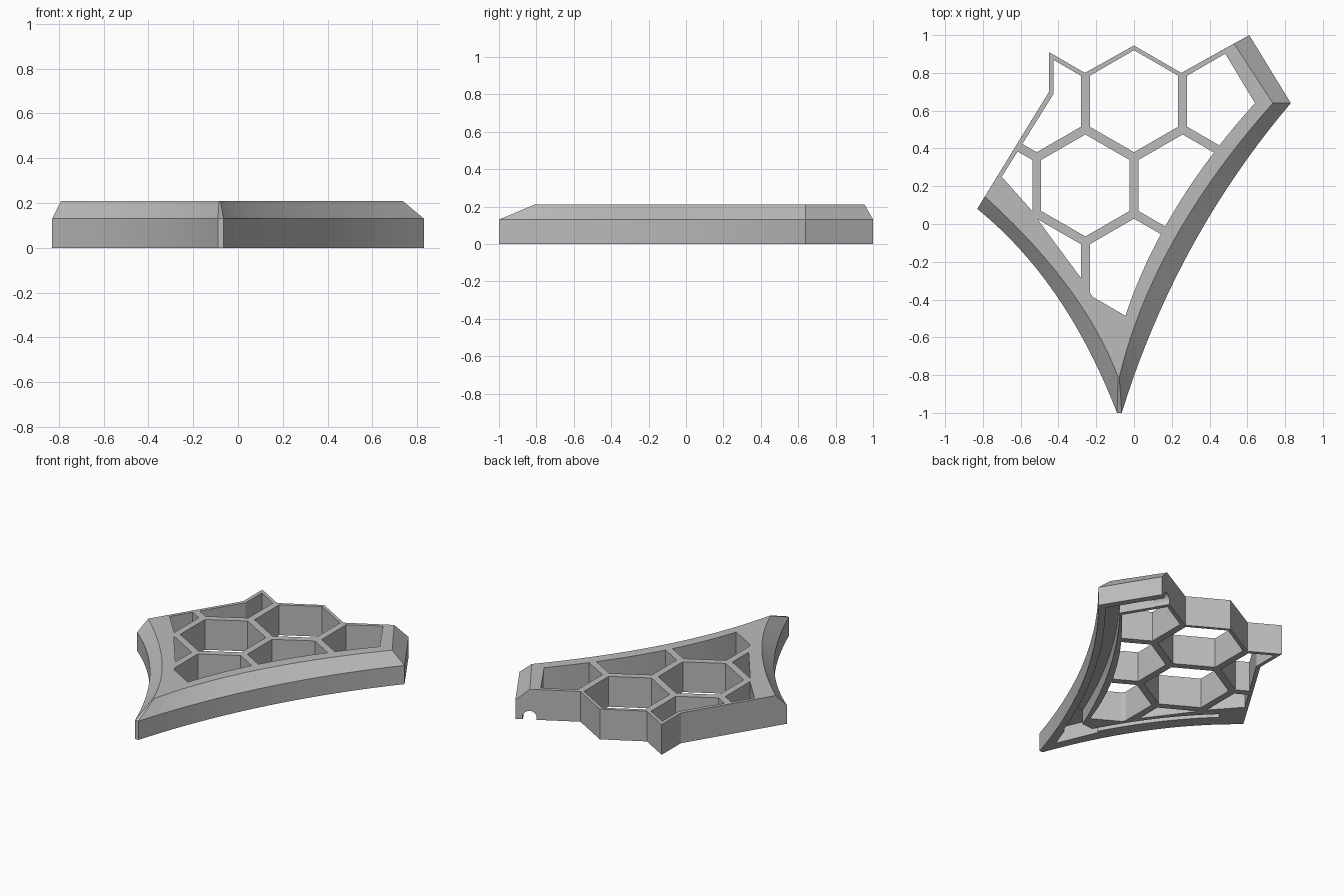
import bpy, bmesh, math
from mathutils import Vector

old = bpy.data.objects.get("Cube")
if old:
    bpy.data.objects.remove(old, do_unlink=True)

grey = bpy.data.materials.new("plain_grey")
grey.use_nodes = True
grey.diffuse_color = (0.5, 0.5, 0.5, 1)
grey.node_tree.nodes["Principled BSDF"].inputs["Base Color"].default_value = grey.diffuse_color


def curve(a, c, b, t0=0.0, t1=1.0, n=20):
    """Points on a quadratic curve from a to b, pulled towards c."""
    a, b, c = Vector(a), Vector(b), Vector(c)
    ts = [t0 + (t1 - t0) * i / n for i in range(n + 1)]
    return [a * (1 - t) ** 2 + c * 2 * t * (1 - t) + b * t * t for t in ts]


def offset(path, d):
    """Shift an open path to its left by d, with mitred corners."""
    out = []
    for i, p in enumerate(path):
        before = (p - path[i - 1]).normalized() if i else None
        after = (path[i + 1] - p).normalized() if i < len(path) - 1 else None
        before, after = before or after, after or before
        n1, n2 = Vector((-before.y, before.x)), Vector((-after.y, after.x))
        m = (n1 + n2).normalized()
        out.append(p + m * d / m.dot(n1))
    return out


def loft(name, layers):
    """Closed solid through stacked outlines given as (points, z)."""
    bm = bmesh.new()
    rings = [[bm.verts.new((p[0], p[1], z)) for p in pts] for pts, z in layers]
    for low, high in zip(rings, rings[1:]):
        for i in range(len(low)):
            j = (i + 1) % len(low)
            bm.faces.new((low[i], low[j], high[j], high[i]))
    bm.faces.new(rings[0][::-1])
    bm.faces.new(rings[-1])
    bmesh.ops.recalc_face_normals(bm, faces=bm.faces)
    mesh = bpy.data.meshes.new(name)
    bm.to_mesh(mesh)
    bm.free()
    mesh.materials.append(grey)
    ob = bpy.data.objects.new(name, mesh)
    bpy.context.collection.objects.link(ob)
    return ob


def prism(name, pts, z0, z1):
    ob = loft(name, [(pts, z0), (pts, z1)])
    ob.hide_render = True
    return ob


def boolean(ob, tool, operation):
    mod = ob.modifiers.new("cut", "BOOLEAN")
    mod.operation, mod.solver, mod.object = operation, "EXACT", tool
    bpy.context.view_layer.objects.active = ob
    bpy.ops.object.modifier_apply(modifier=mod.name)


def cut(ob, tool):
    boolean(ob, tool, "DIFFERENCE")
    bpy.data.objects.remove(tool, do_unlink=True)


# Frame body: vertical wall, then a chamfer on the two curved sides and the end
right_ends = (-0.065, -1), (0.22, -0.08), (0.83, 0.64)
left_ends = (-0.83, 0.08), (-0.36, -0.30), (-0.09, -1)
right_side, left_side = curve(*right_ends), curve(*left_ends)
zigzag = [(0.25, 0.80), (0, 0.945), (-0.26, 0.80), (-0.45, 0.91), (-0.45, 0.70)]
base = right_side + [(0.61, 1.0)] + zigzag + left_side
top = (curve((-0.078, -0.81), (0.10, -0.075), (0.735, 0.64)) + [(0.53, 0.955)] + zigzag
       + curve((-0.79, 0.145), (-0.265, -0.33), (-0.084, -0.81)))
frame = loft("honeycomb_frame", [(base, 0), (base, 0.13), (top, 0.21)])

# Honeycomb openings, trimmed to the area inside the border
border = (curve((-0.05, -0.5), (0.137, 0.08), (0.64, 0.64))
          + [(0.49, 0.89), (0.364, 1.1), (-0.425, 1.1), (-0.425, 0.69), (-0.70, 0.25),
             (-0.54, 0.07), (-0.485, -0.01), (-0.285, -0.28), (-0.235, -0.36), (-0.2, -0.42)])
inside = prism("opening_area", border, -0.2, 0.5)
pitch, radius = 0.515, 0.27
cells = [(-1, 0), (0, 0), (1, 0), (-1.5, 1), (-0.5, 1), (0.5, 1), (-1, 2), (0, 2)]
for col, row in cells:
    cx, cy = col * pitch, 0.65 - row * pitch * math.sqrt(3) / 2
    ring = [(cx + radius * math.sin(k * math.pi / 3), cy + radius * math.cos(k * math.pi / 3))
            for k in range(6)]
    cell = prism("cell_cutter", ring, -0.1, 0.4)
    boolean(cell, inside, "INTERSECT")
    cut(frame, cell)
bpy.data.objects.remove(inside, do_unlink=True)

# Channels in the underside
right_path = curve(*right_ends, t0=0.15) + [Vector((0.66, 0.918))]
left_path = curve(*left_ends, t0=0.12, t1=0.75)
for path, near, far, depth in ((right_path, 0.045, 0.135, 0.10), (left_path, 0.09, 0.13, 0.08)):
    ribbon = offset(path, near) + offset(path, far)[::-1]
    cut(frame, prism("channel_cutter", ribbon, -0.1, depth))

# Pocket under the tip
cut(frame, prism("pocket_cutter", [(-0.08, -0.86), (0.03, -0.56), (-0.2, -0.58)], -0.1, 0.105))

# Round notch where the channel leaves through the back
along = Vector((-0.52, 0.85, 0)).normalized()
bpy.ops.mesh.primitive_cylinder_add(vertices=24, radius=0.045, depth=0.3,
                                    location=Vector((0.533, 0.953, 0.015)))
notch = bpy.context.object
notch.rotation_euler = along.to_track_quat("Z", "Y").to_euler()
notch.data.materials.append(grey)
bpy.context.view_layer.update()
cut(frame, notch)

# Smooth the curved sides, keep the edges crisp
bpy.ops.object.select_all(action="DESELECT")
frame.select_set(True)
bpy.context.view_layer.objects.active = frame
bpy.ops.object.shade_smooth_by_angle(angle=math.radians(20))
